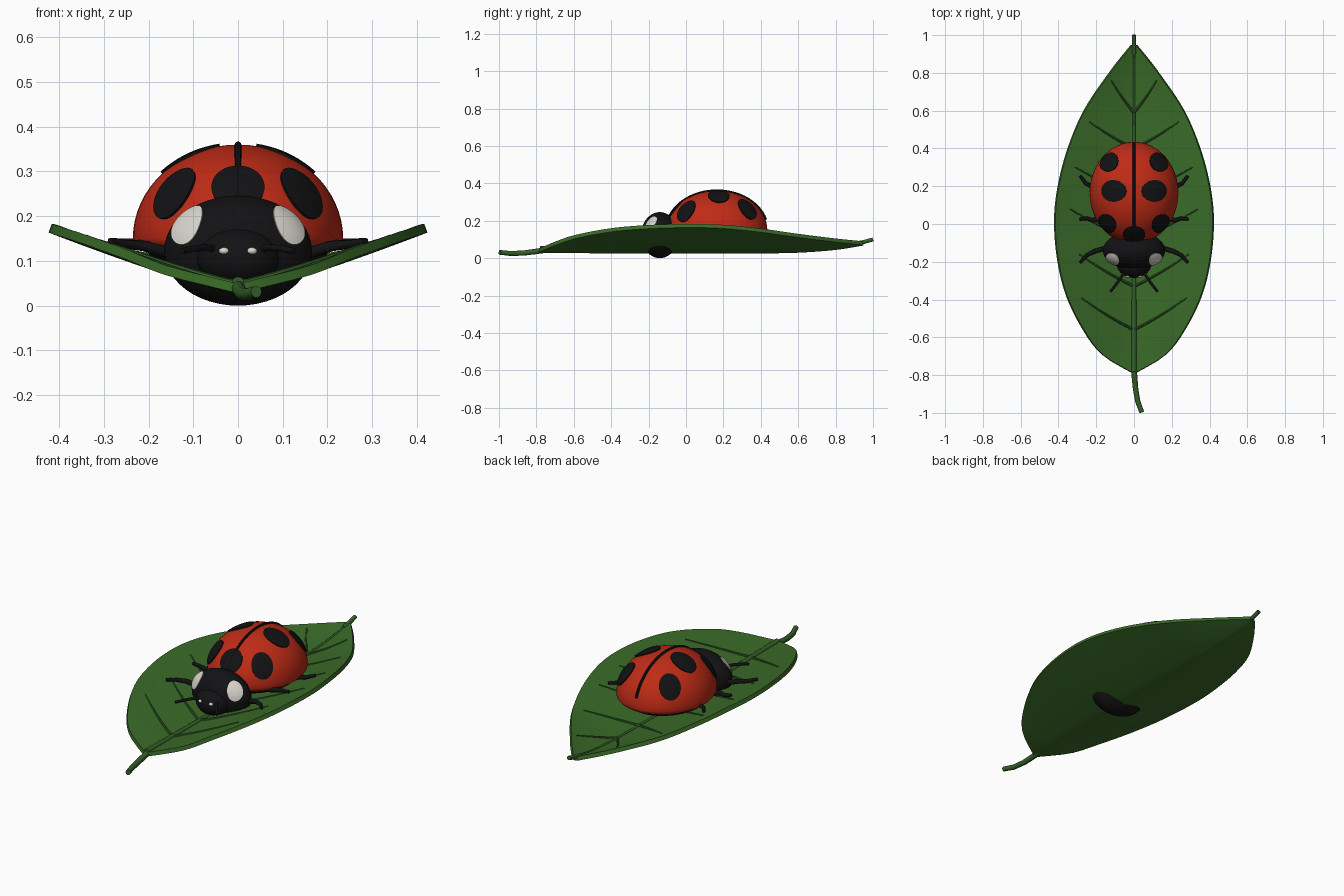
import bpy, bmesh, math
from mathutils import Vector, Matrix

if "Cube" in bpy.data.objects:
    bpy.data.objects.remove(bpy.data.objects["Cube"])


def material(name, rgb):
    m = bpy.data.materials.new(name)
    m.diffuse_color = (*rgb, 1)
    m.use_nodes = True
    m.node_tree.nodes["Principled BSDF"].inputs["Base Color"].default_value = m.diffuse_color
    return m


LEAF = material("leaf green", (0.042, 0.145, 0.021))
VEIN = material("vein green", (0.034, 0.115, 0.02))
RED = material("shell red", (0.52, 0.024, 0.008))
BLACK = material("black", (0.006, 0.006, 0.007))
WHITE = material("off white", (0.68, 0.66, 0.6))


def finish(bm, name, mat, thickness=0):
    bmesh.ops.recalc_face_normals(bm, faces=bm.faces) if not thickness else None
    me = bpy.data.meshes.new(name)
    bm.to_mesh(me)
    bm.free()
    ob = bpy.data.objects.new(name, me)
    bpy.context.collection.objects.link(ob)
    me.materials.append(mat)
    if thickness:
        mod = ob.modifiers.new("thickness", 'SOLIDIFY')
        mod.thickness = thickness
        mod.offset = -1
    bpy.ops.object.select_all(action='DESELECT')
    ob.select_set(True)
    bpy.context.view_layer.objects.active = ob
    if thickness:
        bpy.ops.object.modifier_apply(modifier="thickness")
    bpy.ops.object.shade_smooth_by_angle(angle=math.radians(40))
    return ob


def ellipsoid(name, mat, centre, radii, lower=1.0, seg=40, rings=24):
    bm = bmesh.new()
    bmesh.ops.create_uvsphere(bm, u_segments=seg, v_segments=rings, radius=1)
    for v in bm.verts:
        z = v.co.z if v.co.z > 0 else v.co.z * lower
        v.co = Vector(centre) + Vector((v.co.x * radii[0], v.co.y * radii[1], z * radii[2]))
    return finish(bm, name, mat)


def tube(name, mat, path, r0, r1, sides=10):
    """Tapered round tube along a list of points."""
    bm = bmesh.new()
    pts = [Vector(p) for p in path]
    rings = []
    for i, p in enumerate(pts):
        d = (pts[min(i + 1, len(pts) - 1)] - pts[max(i - 1, 0)]).normalized()
        side = d.cross(Vector((0, 0, 1))).normalized()
        up = side.cross(d)
        r = r0 + (r1 - r0) * i / (len(pts) - 1)
        rings.append([bm.verts.new(p + r * (side * math.cos(a) + up * math.sin(a)))
                      for a in (2 * math.pi * k / sides for k in range(sides))])
    for a, b in zip(rings, rings[1:]):
        for k in range(sides):
            n = (k + 1) % sides
            bm.faces.new((a[k], a[n], b[n], b[k]))
    bm.faces.new(rings[0])
    bm.faces.new(rings[-1])
    return finish(bm, name, mat)


def patch(name, mat, centre, radii, x, y, ru, rv, lift=1.025, sides=32, rings=5):
    """Thin round plate wrapped on the upper side of an ellipsoid, placed by its top-view position."""
    c = Vector(centre)
    dx, dy = (x - c.x) / radii[0], (y - c.y) / radii[1]
    p = Vector((x - c.x, y - c.y, radii[2] * math.sqrt(max(0, 1 - dx * dx - dy * dy))))
    n = Vector([p[i] / radii[i] ** 2 for i in range(3)]).normalized()
    u = Vector((0, 0, 1)).cross(n).normalized()
    v = n.cross(u)

    def wrap(q):
        k = math.sqrt(sum((q[i] / radii[i]) ** 2 for i in range(3)))
        return c + q / k * lift

    bm = bmesh.new()
    mid = bm.verts.new(wrap(p))
    prev = None
    for j in range(1, rings + 1):
        t = j / rings
        ring = [bm.verts.new(wrap(p + t * (u * ru * math.cos(a) + v * rv * math.sin(a))))
                for a in (2 * math.pi * k / sides for k in range(sides))]
        for k in range(sides):
            m = (k + 1) % sides
            if prev:
                bm.faces.new((prev[k], ring[k], ring[m], prev[m]))
            else:
                bm.faces.new((mid, ring[k], ring[m]))
        prev = ring
    return finish(bm, name, mat, thickness=0.007)


# Leaf profile: y, half width, midline height, edge height
KEYS = [(-0.785, 0.012, 0.050, 0.052), (-0.7, 0.155, 0.049, 0.088), (-0.6, 0.24, 0.048, 0.122),
        (-0.4, 0.345, 0.046, 0.160), (-0.2, 0.398, 0.045, 0.177), (0.02, 0.416, 0.045, 0.183),
        (0.2, 0.397, 0.045, 0.178), (0.4, 0.345, 0.046, 0.158), (0.6, 0.26, 0.050, 0.130),
        (0.8, 0.125, 0.065, 0.105), (0.945, 0.012, 0.088, 0.09)]


def profile(y):
    """Smooth interpolation of the leaf keys."""
    y = min(max(y, KEYS[0][0]), KEYS[-1][0])
    i = next(k for k in range(len(KEYS) - 1) if y <= KEYS[k + 1][0])
    a, b = KEYS[i], KEYS[i + 1]
    p, q = KEYS[max(i - 1, 0)], KEYS[min(i + 2, len(KEYS) - 1)]
    h = b[0] - a[0]
    t = (y - a[0]) / h
    out = []
    for c in (1, 2, 3):
        m0 = (b[c] - p[c]) / (b[0] - p[0]) * h
        m1 = (q[c] - a[c]) / (q[0] - a[0]) * h
        out.append((2*t**3 - 3*t*t + 1) * a[c] + (t**3 - 2*t*t + t) * m0
                   + (3*t*t - 2*t**3) * b[c] + (t**3 - t*t) * m1)
    return out


def leaf_z(x, y):
    w, c, e = profile(y)
    return c + (e - c) * min(abs(x) / w, 1) ** 1.15


# Leaf blade
bm = bmesh.new()
ROWS, COLS = 56, 24
grid = []
for i in range(ROWS + 1):
    y = -0.785 + 1.73 * i / ROWS
    w = profile(y)[0]
    xs = [w * (2 * j / COLS - 1) for j in range(COLS + 1)]
    grid.append([bm.verts.new((x, y, leaf_z(x, y))) for x in xs])
for a, b in zip(grid, grid[1:]):
    for j in range(COLS):
        bm.faces.new((a[j], a[j + 1], b[j + 1], b[j]))
finish(bm, "leaf_blade", LEAF, thickness=0.021)

# Stem, tip and veins
tube("leaf_stem", VEIN, [(0, -0.74, 0.045), (0.002, -0.8, 0.036), (0.008, -0.87, 0.027),
                         (0.02, -0.94, 0.025), (0.041, -0.997, 0.031)], 0.016, 0.013)
tube("leaf_tip", VEIN, [(0, 0.9, 0.078), (0, 0.95, 0.086), (0, 1.0, 0.1)], 0.011, 0.011)
ys = [-0.78 + 1.72 * i / 30 for i in range(31)]
tube("midrib", VEIN, [(0, y, leaf_z(0, y)) for y in ys], 0.015, 0.005)
for i, (y0, x1, y1) in enumerate([(-0.56, 0.28, -0.39), (-0.33, 0.29, -0.16), (-0.09, 0.34, 0.08),
                                  (0.15, 0.31, 0.30), (0.40, 0.235, 0.54), (0.59, 0.12, 0.76)]):
    for s, side in ((-1, "left"), (1, "right")):
        path = []
        for k in range(11):
            t = k / 10
            x, y = x1 * t, y0 + (y1 - y0) * (0.8 * t + 0.2 * t * t)
            path.append((s * x, y, leaf_z(x, y) + 0.001))
        tube(f"vein_{side}_{i + 1}", VEIN, path, 0.008, 0.003, 8)

# Beetle shell and body
SC, SR = (0, 0.165, 0.15), (0.235, 0.27, 0.21)
ellipsoid("shell", RED, SC, SR, lower=0.3, seg=48, rings=32)
ellipsoid("underbody", BLACK, (0, 0.16, 0.12), (0.2, 0.23, 0.05))
line = []
for k in range(25):
    a = math.radians(165 - 144 * k / 24)
    line.append((0, SC[1] - SR[1] * math.cos(math.pi - a) * -1, SC[2] + SR[2] * math.sin(a)))
tube("shell_seam", BLACK, line, 0.008, 0.007, 8)

# Shell spots
patch("front_spot", BLACK, SC, SR, 0, -0.06, 0.06, 0.065)
for s, side in ((-1, "left"), (1, "right")):
    for n, x, y, r in (("front", 0.145, 0.0, 0.064), ("middle", 0.11, 0.175, 0.068),
                       ("rear", 0.135, 0.33, 0.064)):
        patch(f"{n}_spot_{side}", BLACK, SC, SR, s * x, y, r * 0.85, r * 1.1)

# Thorax and head
TC, TR = (0, -0.14, 0.123), (0.165, 0.1, 0.123)
ellipsoid("thorax", BLACK, TC, TR)
ellipsoid("head", BLACK, (0, -0.21, 0.105), (0.092, 0.075, 0.068))
for s, side in ((-1, "left"), (1, "right")):
    patch(f"cheek_patch_{side}", WHITE, TC, TR, s * 0.117, -0.19, 0.04, 0.055, lift=1.03)
    ellipsoid(f"eye_{side}", WHITE, (s * 0.031, -0.275, 0.122), (0.012, 0.01, 0.008), seg=16, rings=10)

    # Legs and antennae
    for n, pts in (("front", [(0.12, -0.12), (0.21, -0.145), (0.25, -0.165), (0.285, -0.205)]),
                   ("middle", [(0.15, 0.03), (0.22, 0.02), (0.25, 0.03), (0.287, 0.025)]),
                   ("rear", [(0.16, 0.17), (0.225, 0.2), (0.255, 0.215), (0.285, 0.255)])):
        lifts = (0.03, 0.025, 0.015, 0.008)
        tube(f"{n}_leg_{side}", BLACK, [(s * x, y, leaf_z(x, y) + h)
                                        for (x, y), h in zip(pts, lifts)], 0.014, 0.008)
    tube(f"antenna_{side}", BLACK, [(s * 0.045, -0.24, 0.125), (s * 0.07, -0.285, 0.13),
                                    (s * 0.095, -0.32, 0.128), (s * 0.125, -0.358, 0.122)], 0.008, 0.007)
